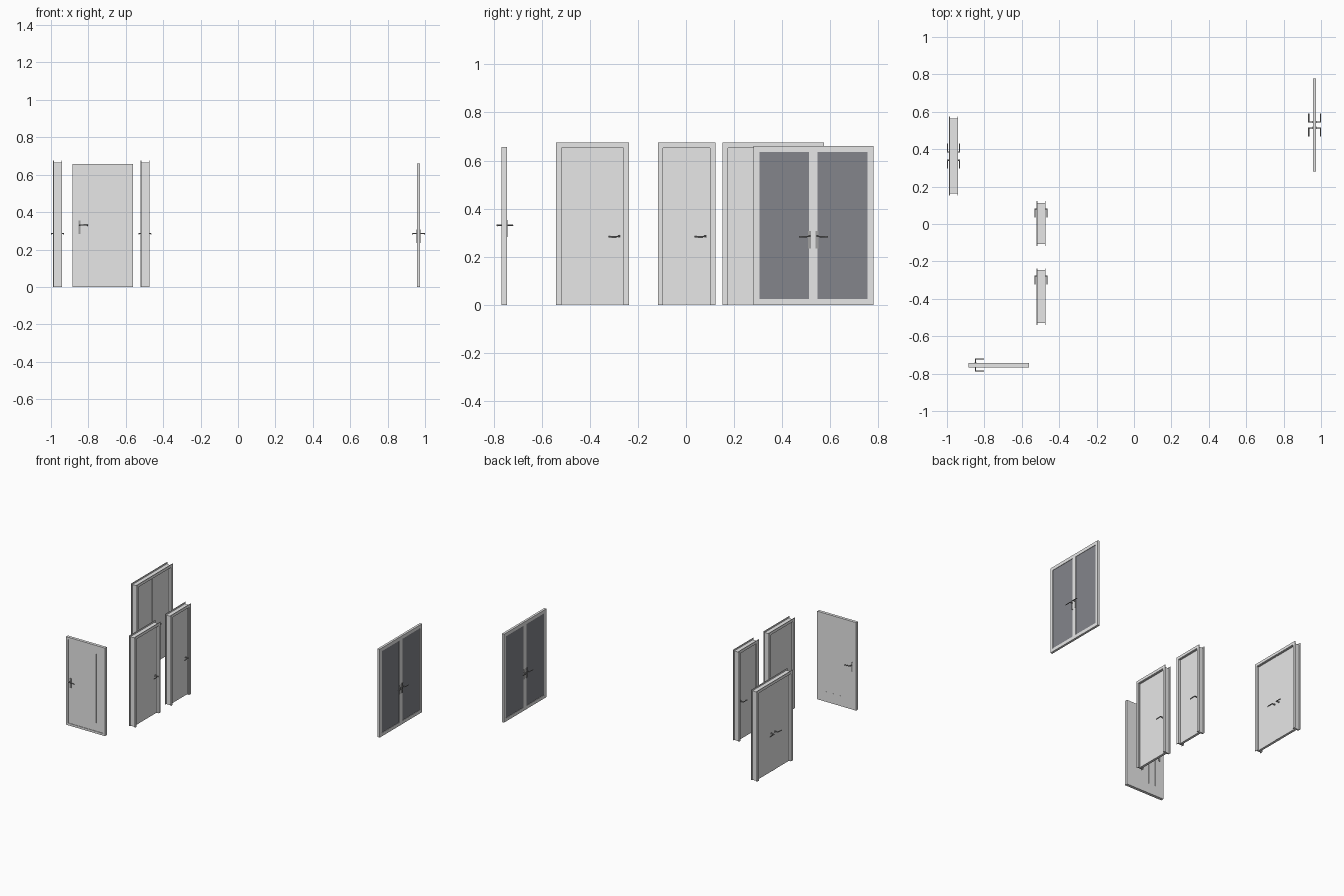
import bpy, bmesh
from mathutils import Matrix, Vector

if "Cube" in bpy.data.objects:
    bpy.data.objects.remove(bpy.data.objects["Cube"])


def material(name, color):
    m = bpy.data.materials.new(name)
    m.use_nodes = True
    m.diffuse_color = color
    m.node_tree.nodes["Principled BSDF"].inputs["Base Color"].default_value = color
    return m


PAINT = material("light grey paint", (0.8, 0.8, 0.8, 1))
GLASS = material("dark glass", (0.23, 0.235, 0.26, 1))
METAL = material("handle metal", (0.35, 0.35, 0.35, 1))


class Part:
    """One mesh gathered from boxes and rods; n runs through the door, t along it."""

    def __init__(self, name, mat, turned=False):
        self.name, self.mat, self.turned = name, mat, turned
        self.bm = bmesh.new()

    def world(self, n, t, z):
        return Vector((t, n, z) if self.turned else (n, t, z))

    def box(self, n, t, z):
        lo, hi = self.world(n[0], t[0], z[0]), self.world(n[1], t[1], z[1])
        m = Matrix.Translation((lo + hi) / 2) @ Matrix.Diagonal((*(hi - lo), 1))
        bmesh.ops.create_cube(self.bm, size=1, matrix=m)

    def rod(self, a, b, r):
        a, b = self.world(*a), self.world(*b)
        d = b - a
        m = Matrix.Translation((a + b) / 2) @ d.to_track_quat("Z", "Y").to_matrix().to_4x4()
        bmesh.ops.create_cone(self.bm, cap_ends=True, segments=12, radius1=r,
                              radius2=r, depth=d.length, matrix=m)

    def border(self, n, t, z, w, sill):
        # Rectangular surround of width w, with or without a bottom rail
        self.box(n, (t[0], t[0] + w), z)
        self.box(n, (t[1] - w, t[1]), z)
        self.box(n, (t[0] + w, t[1] - w), (z[1] - w, z[1]))
        if sill:
            self.box(n, (t[0] + w, t[1] - w), (z[0], z[0] + w))

    def finish(self, smooth=False):
        mesh = bpy.data.meshes.new(self.name)
        self.bm.to_mesh(mesh)
        self.bm.free()
        mesh.materials.append(self.mat)
        obj = bpy.data.objects.new(self.name, mesh)
        bpy.context.collection.objects.link(obj)
        if smooth:
            bpy.ops.object.select_all(action="DESELECT")
            obj.select_set(True)
            bpy.context.view_layer.objects.active = obj
            bpy.ops.object.shade_smooth_by_angle()


def handle(name, faces, t, z, way, plate, turned=False):
    # Lever on both faces of a leaf, pointing along t in direction way
    p = Part(name, METAL, turned)
    for face, out in zip(faces, (-1, 1)):
        tip = face + out * 0.023
        if plate:
            p.box(sorted((face, face + out * 0.003)), (t - 0.006, t + 0.006),
                  (z - 0.05, z + 0.022))
        else:
            p.rod((face, t, z), (face + out * 0.004, t, z), 0.007)
        p.rod((face, t, z), (tip, t, z), 0.003)
        p.rod((tip, t - way * 0.003, z), (tip, t + way * 0.045, z - 0.002), 0.003)
    p.finish(smooth=True)


def framed_door(name, n0, t0, t1, double=False):
    depth, top = 0.048, 0.675
    # Lining set between a thin trim on each side of the wall
    lining = Part(name + "_lining", PAINT)
    lining.border((n0 + 0.004, n0 + depth - 0.004), (t0 + 0.01, t1 - 0.01),
                  (0, top - 0.011), 0.012, False)
    lining.finish()
    trim = Part(name + "_trim", PAINT)
    for n in (n0, n0 + depth - 0.004):
        trim.border((n, n + 0.004), (t0, t1), (0, top), 0.021, False)
    trim.finish()
    # Leaf or pair of leaves
    faces = (n0 + 0.014, n0 + 0.032)
    mid = (t0 + t1) / 2
    spans = [(t0 + 0.022, t1 - 0.022)]
    if double:
        spans = [(t0 + 0.022, mid - 0.001), (mid + 0.001, t1 - 0.022)]
    leaf = Part(name + "_leaf", PAINT)
    for span in spans:
        leaf.box(faces, span, (0.002, top - 0.023))
    if double:
        leaf.box((faces[0] - 0.002, faces[1] + 0.002), (mid - 0.01, mid + 0.01),
                 (0.002, top - 0.023))
    leaf.finish()
    if double:
        for side, way in (("right", -1), ("left", 1)):
            handle(f"{name}_{side}_handle", faces, mid + way * 0.022, 0.285, way, False)
    else:
        handle(name + "_handle", faces, t1 - 0.041, 0.285, -1, False)


framed_door("wide_door", -0.521, -0.54, -0.237)
framed_door("narrow_door", -0.521, -0.117, 0.122)
framed_door("double_door", -0.988, 0.152, 0.574, double=True)

# Glazed double door
glazed = (0.957, 0.974)
frame = Part("glazed_door_frame", PAINT)
frame.border(glazed, (0.28, 0.779), (0, 0.66), 0.025, True)
frame.box(glazed, (0.512, 0.547), (0.025, 0.635))
frame.finish()
panes = Part("glazed_door_panes", GLASS)
for span in ((0.305, 0.512), (0.547, 0.754)):
    panes.box((glazed[0] + 0.003, glazed[1] - 0.003), span, (0.025, 0.635))
panes.finish()
for side, t, way in (("right", 0.514, -1), ("left", 0.545, 1)):
    handle(f"glazed_door_{side}_handle", glazed, t, 0.285, way, True)

# Entrance door: border around a panel with four upright grooves on each face
left, right, height = -0.884, -0.562, 0.657
border = Part("entrance_door_border", PAINT, True)
border.border((-0.766, -0.744), (left, right), (0, height), 0.016, True)
border.finish()
panel = Part("entrance_door_panel", PAINT, True)
inner = (left + 0.016, right - 0.016)
panel.box((-0.759, -0.747), inner, (0.016, height - 0.016))
middle = (left + right) / 2
grooves = [middle + k * 0.029 for k in (-3, -1, 1, 3)]
starts = [inner[0]] + [g + 0.003 for g in grooves]
ends = [g - 0.003 for g in grooves] + [inner[1]]
for skin in ((-0.762, -0.759), (-0.747, -0.744)):
    for span in zip(starts, ends):
        panel.box(skin, span, (0.075, 0.59))
    panel.box(skin, inner, (0.016, 0.075))
    panel.box(skin, inner, (0.59, height - 0.016))
panel.finish()
handle("entrance_door_handle", (-0.762, -0.744), left + 0.036, 0.332, 1, True, True)
